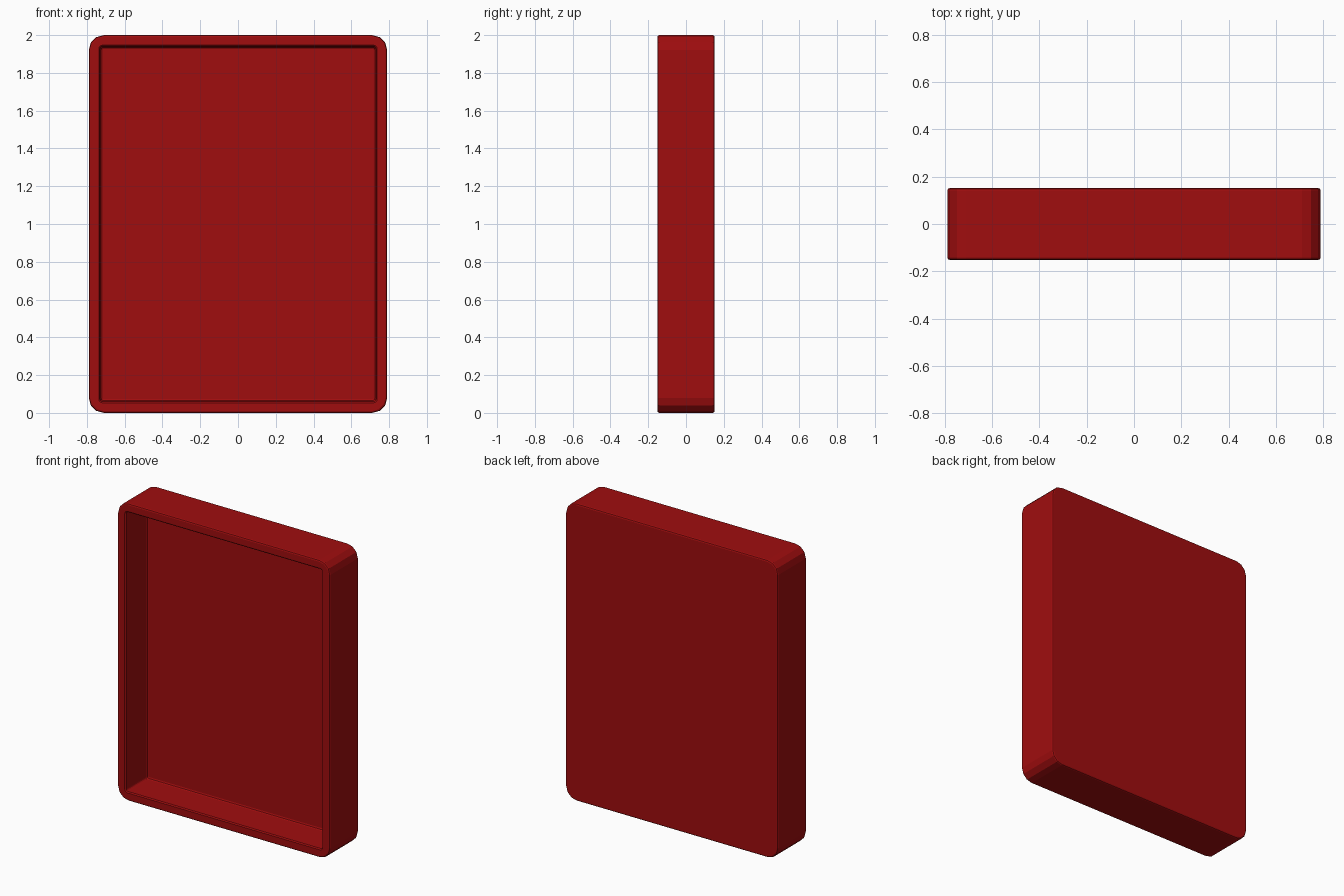
import bpy, bmesh, math

if "Cube" in bpy.data.objects:
    bpy.data.objects.remove(bpy.data.objects["Cube"])

W, H, D = 0.79, 1.0, 0.152   # half width, half height, half depth
FLOOR = 0.074                # y of the recess floor
SEG = 3                      # flat facets per rounded corner


def ring(bm, inset, radius, y):
    """Rounded rectangle loop at depth y, inset from the outer size."""
    cx, cz = W - inset - radius, H - inset - radius
    verts = []
    for q, (sx, sz) in enumerate([(1, 1), (-1, 1), (-1, -1), (1, -1)]):
        for i in range(SEG + 1):
            a = math.radians(90 * q + 90 * i / SEG)
            verts.append(bm.verts.new((sx * cx + radius * math.cos(a), y,
                                       1 + sz * cz + radius * math.sin(a))))
    return verts


# Inset, corner radius and depth, from back panel round the rim to recess floor
profile = [
    (0.010, 0.070, D), (0.003, 0.077, D - 0.003), (0.0, 0.080, D - 0.010),
    (0.0, 0.080, -D + 0.010), (0.003, 0.077, -D + 0.003), (0.010, 0.070, -D),
    (0.053, 0.020, -D), (0.060, 0.013, -D + 0.007),
    (0.062, 0.013, FLOOR - 0.012), (0.066, 0.010, FLOOR - 0.004), (0.074, 0.004, FLOOR),
]

bm = bmesh.new()
rings = [ring(bm, *p) for p in profile]
for a, b in zip(rings, rings[1:]):
    for i in range(len(a)):
        j = (i + 1) % len(a)
        bm.faces.new((a[i], a[j], b[j], b[i]))
bm.faces.new(rings[0])
bm.faces.new(rings[-1])
bmesh.ops.recalc_face_normals(bm, faces=bm.faces)

mesh = bpy.data.meshes.new("tray")
bm.to_mesh(mesh)
bm.free()
tray = bpy.data.objects.new("tray", mesh)
bpy.context.collection.objects.link(tray)

# Red finish, flat facets
red = bpy.data.materials.new("red")
red.diffuse_color = (0.35, 0.004, 0.0045, 1)
red.use_nodes = True
red.node_tree.nodes["Principled BSDF"].inputs["Base Color"].default_value = red.diffuse_color
mesh.materials.append(red)
